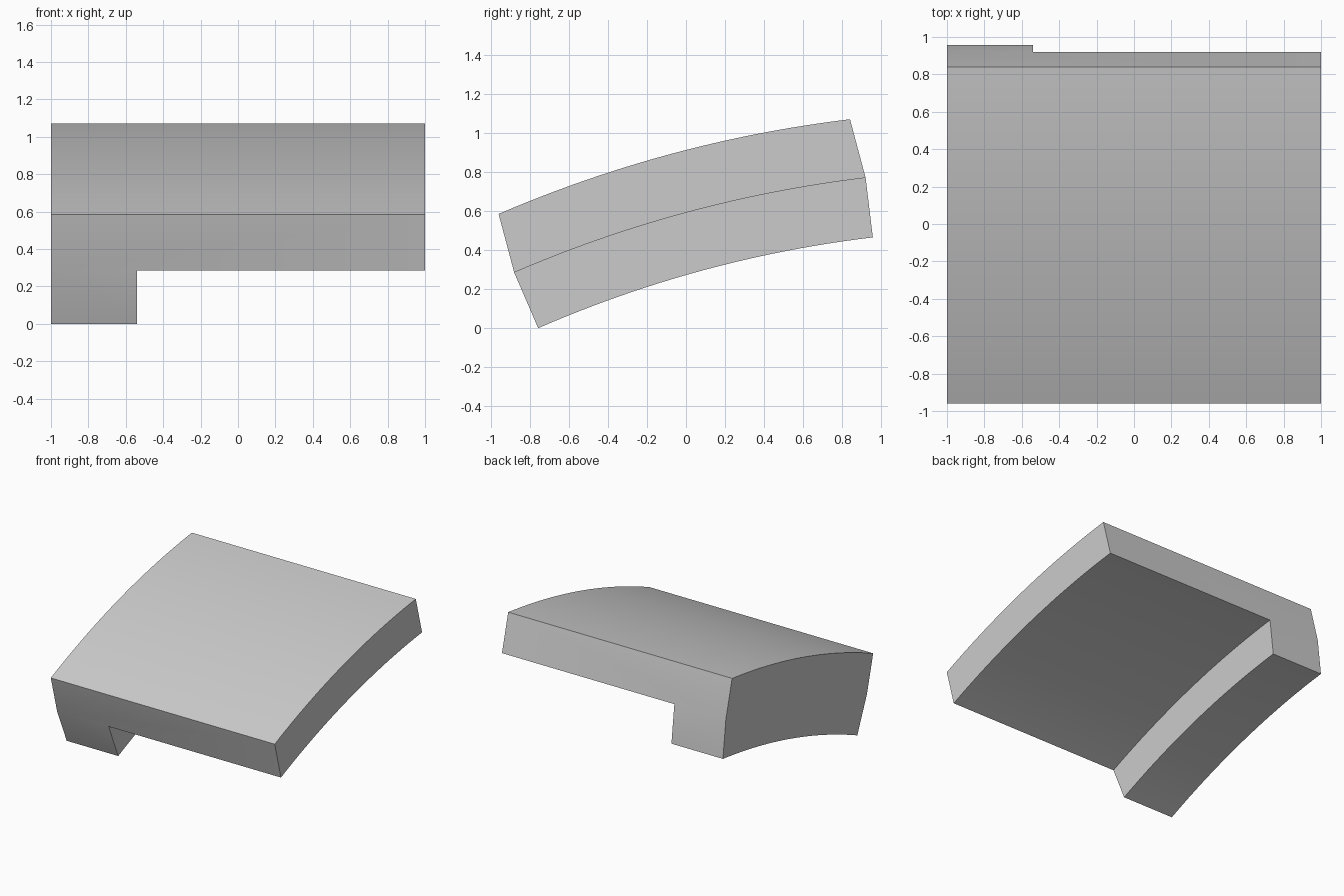
import bpy, bmesh
from mathutils import Vector

cube = bpy.data.objects.get("Cube")
if cube:
    bpy.data.objects.remove(cube, do_unlink=True)

SEGMENTS = 24
LEFT, STEP, RIGHT = -1.0, -0.54, 1.0


def arc(start, end, sag):
    """Shallow arc in the (y, z) plane, bulging up by sag."""
    a, b = Vector(start), Vector(end)
    along = (b - a).normalized()
    up = Vector((-along.y, along.x))
    steps = [i / SEGMENTS for i in range(SEGMENTS + 1)]
    return [a.lerp(b, t) + up * (4 * sag * t * (1 - t)) for t in steps]


# Three curved rails: upper surface, slab underside, rib underside
top = arc((-0.96, 0.585), (0.84, 1.07), 0.067)
mid = arc((-0.88, 0.285), (0.92, 0.77), 0.067)
low = arc((-0.757, 0.0), (0.957, 0.465), 0.065)

# Sweep the stepped cross-section along the rails
bm = bmesh.new()
rings = []
for t, m, l in zip(top, mid, low):
    section = [(LEFT, t), (RIGHT, t), (RIGHT, m), (STEP, m),
               (STEP, l), (LEFT, l), (LEFT, m)]
    rings.append([bm.verts.new((x, p.x, p.y)) for x, p in section])
for a, b in zip(rings, rings[1:]):
    for i in range(len(a)):
        j = (i + 1) % len(a)
        bm.faces.new((a[i], a[j], b[j], b[i]))

# End caps, split into slab and rib so the ends bend at the slab underside
for r in (rings[0], rings[-1]):
    bm.faces.new((r[0], r[1], r[2], r[3], r[6]))
    bm.faces.new((r[6], r[3], r[4], r[5]))
bmesh.ops.recalc_face_normals(bm, faces=bm.faces[:])

mesh = bpy.data.meshes.new("curved_slab")
bm.to_mesh(mesh)
bm.free()
slab = bpy.data.objects.new("curved_slab", mesh)
bpy.context.collection.objects.link(slab)

# Plain grey material
grey = bpy.data.materials.new("plain_grey")
grey.use_nodes = True
colour = (0.6, 0.6, 0.6, 1)
grey.diffuse_color = colour
grey.node_tree.nodes["Principled BSDF"].inputs["Base Color"].default_value = colour
mesh.materials.append(grey)

bpy.ops.object.select_all(action="DESELECT")
slab.select_set(True)
bpy.context.view_layer.objects.active = slab
bpy.ops.object.shade_smooth_by_angle(angle=0.52)
